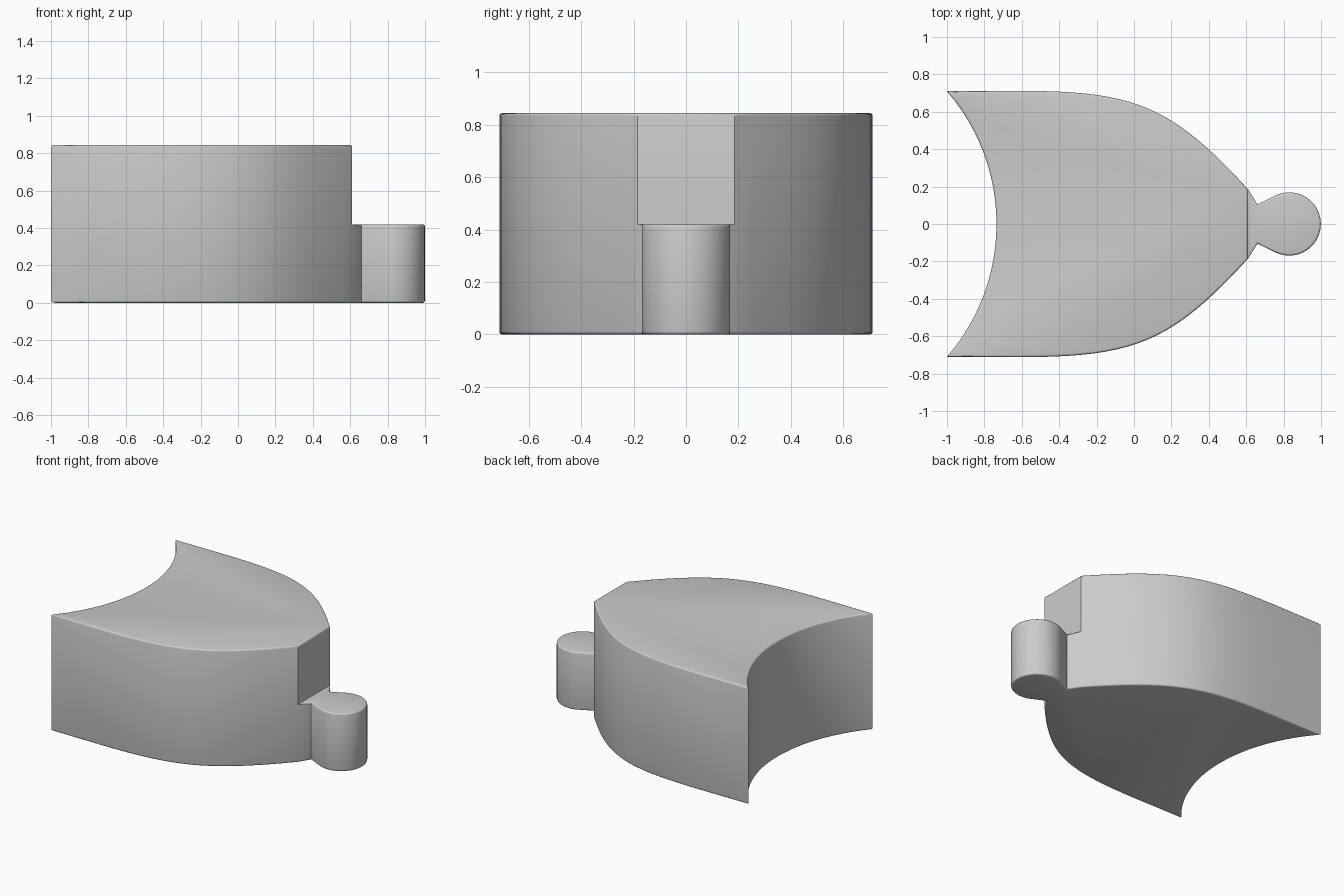
import bpy
import bmesh
from math import sin, cos, radians, asin

if "Cube" in bpy.data.objects:
    bpy.data.objects.remove(bpy.data.objects["Cube"])

TOP, STEP = 0.845, 0.42


def bezier(p, n):
    pts = []
    for i in range(n + 1):
        t = i / n
        w = ((1 - t) ** 3, 3 * t * (1 - t) ** 2, 3 * t * t * (1 - t), t ** 3)
        pts.append(tuple(sum(w[k] * p[k][a] for k in range(4)) for a in (0, 1)))
    return pts


def mirrored(pts):
    return [(x, -y) for x, y in reversed(pts)]


# curved flank, from rear tip to front corner (+y half)
flank = [(-1.0, 0.71)] + bezier([(-0.6, 0.712), (0.0, 0.71), (0.2, 0.635), (0.61, 0.185)], 20)
# neck and round knob
knob = [(0.66, 0.105)]
knob += [(0.83 + 0.169 * cos(radians(a)), 0.169 * sin(radians(a)))
         for a in [115 - 230 * i / 32 for i in range(33)]]
knob += [(0.66, -0.105)]
# concave rear arc, from -y tip to +y tip
R, half = 1.084, asin(0.71 / 1.084)
rear = [(-1.819 + R * cos(half * k / 12), R * sin(half * k / 12)) for k in range(-11, 12)]

bm = bmesh.new()


def ring(pts, z):
    return [bm.verts.new((x, y, z)) for x, y in pts]


body_pts = mirrored(flank) + rear[::-1][::-1] + flank   # front -y corner round to front +y corner
body_low, body_high = ring(body_pts, 0), ring(body_pts, TOP)
knob_low, knob_high = ring(knob, 0), ring(knob, STEP)
c0 = bm.verts.new((*body_pts[0], STEP))
c1 = bm.verts.new((*body_pts[-1], STEP))

# body walls, with the step height inserted at both front corners
n = len(body_pts)
for i in range(n - 1):
    loop = [body_low[i], body_low[i + 1]]
    if i == n - 2:
        loop.append(c1)
    loop += [body_high[i + 1], body_high[i]]
    if i == 0:
        loop.append(c0)
    bm.faces.new(loop)
# knob walls
low = [body_low[-1]] + knob_low + [body_low[0]]
high = [c1] + knob_high + [c0]
for i in range(len(low) - 1):
    bm.faces.new((low[i], low[i + 1], high[i + 1], high[i]))
# top, flat front, step and base
bm.faces.new(body_high)
bm.faces.new((c0, c1, body_high[-1], body_high[0]))
bm.faces.new(high)
bm.faces.new(body_low + knob_low)
bmesh.ops.recalc_face_normals(bm, faces=bm.faces)

# soften only the horizontal rims
rims = [e for e in bm.edges
        if abs(e.verts[0].co.z - e.verts[1].co.z) < 1e-5 and e.calc_face_angle(0) > 1]
bmesh.ops.bevel(bm, geom=rims, offset=0.012, offset_type='OFFSET', segments=3,
                profile=0.5, affect='EDGES', clamp_overlap=True)

mesh = bpy.data.meshes.new("curved_block_with_knob")
bm.to_mesh(mesh)
bm.free()
block = bpy.data.objects.new("curved_block_with_knob", mesh)
bpy.context.collection.objects.link(block)
bpy.context.view_layer.objects.active = block
block.select_set(True)
bpy.ops.object.shade_smooth_by_angle(angle=radians(35))
